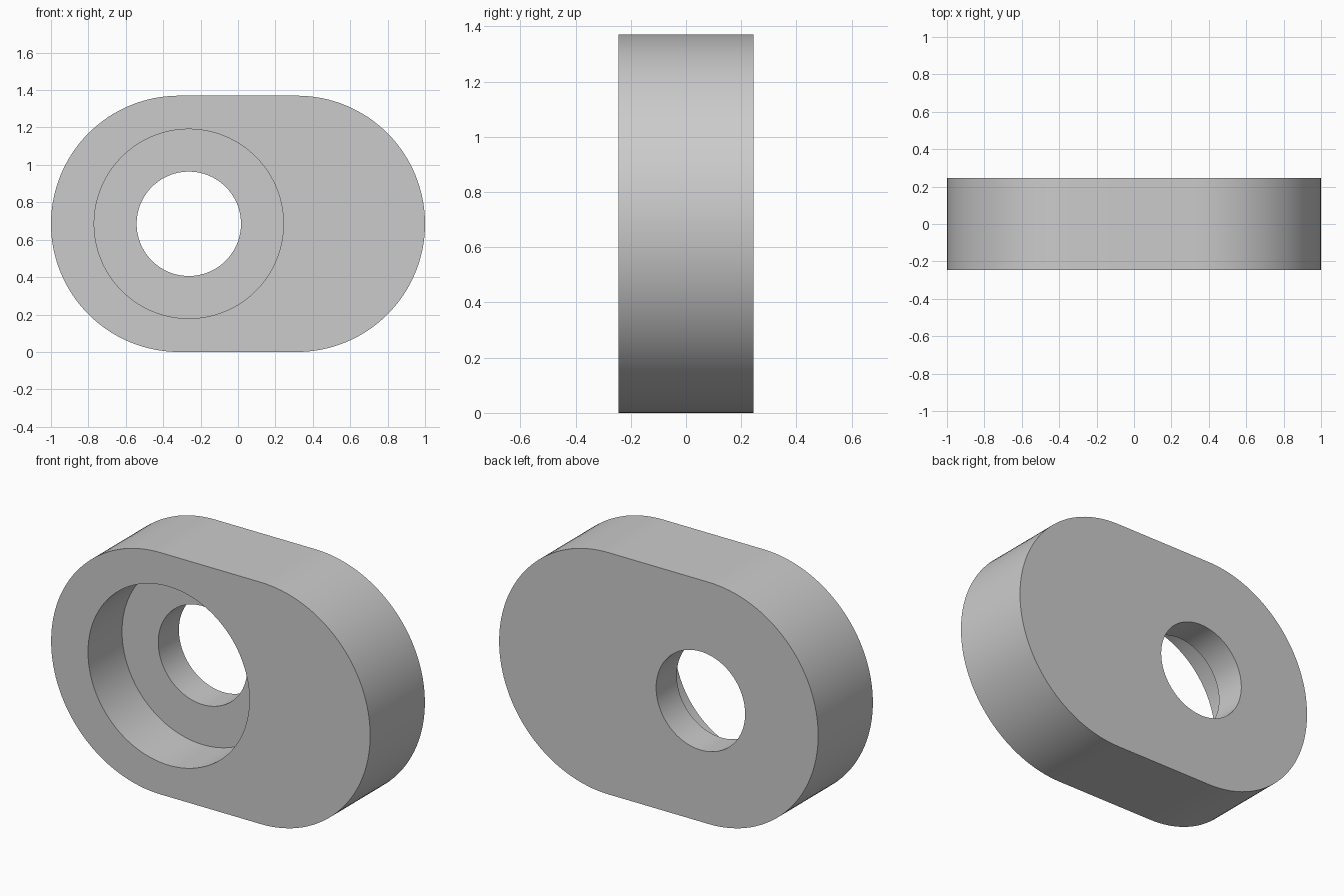
import bpy, bmesh
from math import sin, cos, pi

cube = bpy.data.objects.get("Cube")
if cube:
    bpy.data.objects.remove(cube, do_unlink=True)

# Main dimensions
FRONT, BACK = -0.245, 0.245
FLOOR = 0.06              # depth position of the counterbore floor
MID_Z = 0.685
END_R, END_X = 0.685, 0.315
HOLE_X, HOLE_R, BORE_R = -0.263, 0.279, 0.506
SEGMENTS = 128

bm = bmesh.new()


def ring(y, radius, centre_x, spread=0.0):
    """Closed edge loop: a circle, or a rounded slot when spread > 0."""
    steps = SEGMENTS // 2
    verts = []
    for side, start in ((1, -pi / 2), (-1, pi / 2)):
        last = steps + 1 if spread else steps
        for i in range(last):
            a = start + pi * i / steps
            verts.append(bm.verts.new((centre_x + side * spread + radius * cos(a),
                                       y, MID_Z + radius * sin(a))))
    return [bm.edges.new((v, verts[(i + 1) % len(verts)])) for i, v in enumerate(verts)]


def wall(loop_a, loop_b):
    bmesh.ops.bridge_loops(bm, edges=loop_a + loop_b)


def flat_face(outer, inner):
    bmesh.ops.triangle_fill(bm, edges=outer + inner, use_beauty=True)


outer_front = ring(FRONT, END_R, 0, END_X)
outer_back = ring(BACK, END_R, 0, END_X)
bore_front = ring(FRONT, BORE_R, HOLE_X)
bore_floor = ring(FLOOR, BORE_R, HOLE_X)
hole_floor = ring(FLOOR, HOLE_R, HOLE_X)
hole_back = ring(BACK, HOLE_R, HOLE_X)

# Outer rim, counterbore wall and through hole wall
wall(outer_front, outer_back)
wall(bore_front, bore_floor)
wall(hole_floor, hole_back)

# Front face, counterbore floor and back face
flat_face(outer_front, bore_front)
flat_face(bore_floor, hole_floor)
flat_face(outer_back, hole_back)

bmesh.ops.recalc_face_normals(bm, faces=bm.faces[:])
mesh = bpy.data.meshes.new("slotted_plate")
bm.to_mesh(mesh)
bm.free()

# Plain grey material
grey = bpy.data.materials.new("light grey")
grey.use_nodes = True
colour = (0.6, 0.6, 0.6, 1)
grey.diffuse_color = colour
grey.node_tree.nodes["Principled BSDF"].inputs["Base Color"].default_value = colour
mesh.materials.append(grey)

plate = bpy.data.objects.new("slotted_plate", mesh)
bpy.context.collection.objects.link(plate)
bpy.ops.object.select_all(action='DESELECT')
plate.select_set(True)
bpy.context.view_layer.objects.active = plate
bpy.ops.object.shade_smooth_by_angle(angle=pi / 6)
